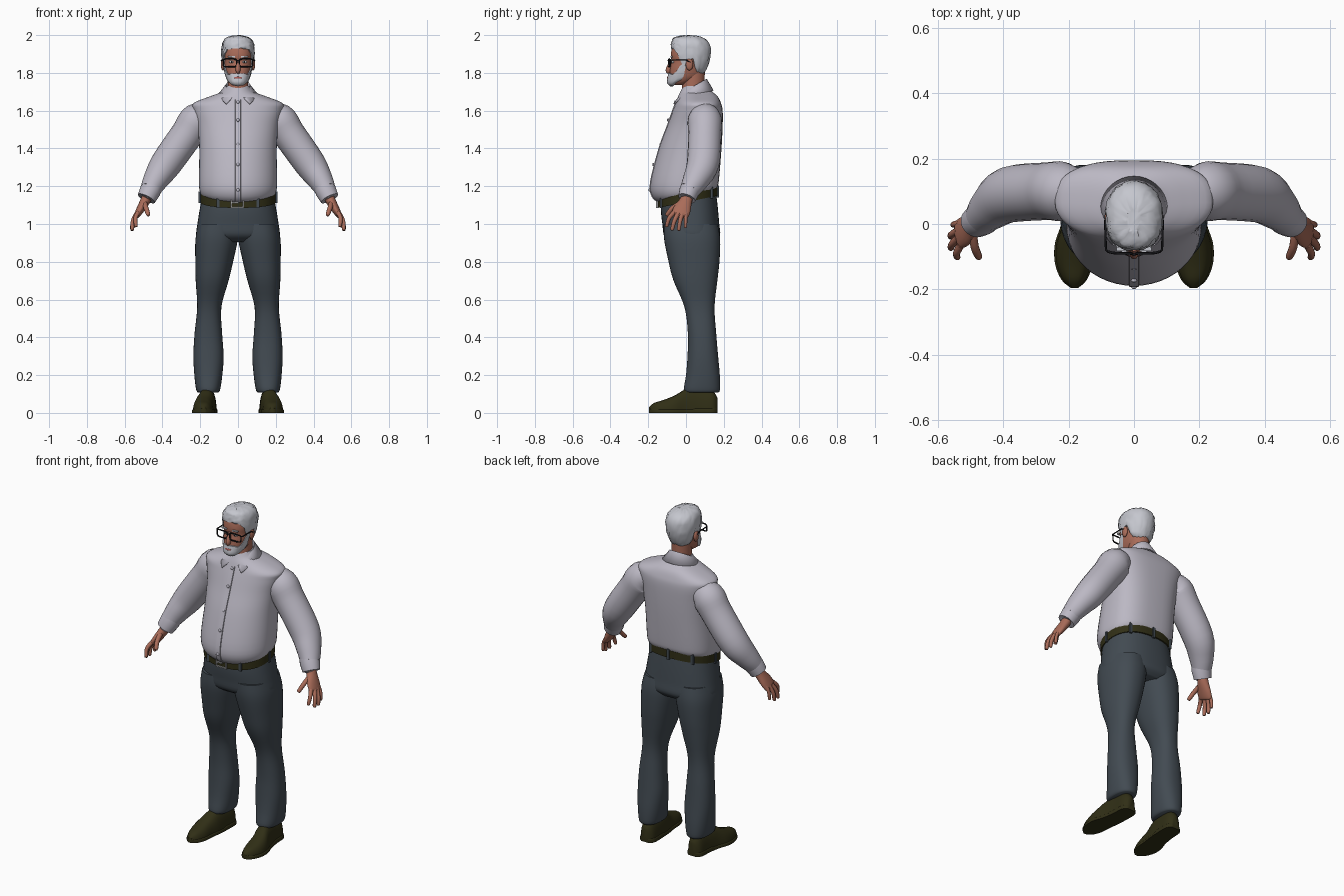
import bpy, bmesh, math, random
from mathutils import Vector as V

if "Cube" in bpy.data.objects:
    bpy.data.objects.remove(bpy.data.objects["Cube"])

random.seed(4)

def mat(name, r, g, b):
    m = bpy.data.materials.new(name)
    m.diffuse_color = (r, g, b, 1)
    m.use_nodes = True
    m.node_tree.nodes["Principled BSDF"].inputs["Base Color"].default_value = m.diffuse_color
    return m

SHIRT = mat("pale shirt", .50, .48, .55)
TROUSER = mat("slate trousers", .055, .07, .085)
LEATHER = mat("dark olive leather", .03, .028, .008)
SKIN = mat("skin", .40, .15, .10)
HAIR = mat("grey hair", .56, .57, .62)
BLACK = mat("black", .008, .008, .01)
METAL = mat("buckle metal", .4, .4, .4)
LIPS = mat("lips", .40, .10, .09)
WHITE = mat("eye white", .75, .75, .75)

def finish(name, bm, m, mirror=False, angle=50, solid=0):
    bmesh.ops.recalc_face_normals(bm, faces=bm.faces)
    me = bpy.data.meshes.new(name)
    bm.to_mesh(me)
    bm.free()
    me.materials.append(m)
    for p in me.polygons:
        p.use_smooth = True
    me.set_sharp_from_angle(angle=math.radians(angle))
    ob = bpy.data.objects.new(name, me)
    bpy.context.collection.objects.link(ob)
    if solid:
        mod = ob.modifiers.new("Thickness", 'SOLIDIFY')
        mod.thickness, mod.offset = solid, 0
    if mirror:
        ob.modifiers.new("Mirror", 'MIRROR')
    return ob

def loft(name, rings, m, caps=True, wrap=True, **kw):
    bm = bmesh.new()
    rs = [[bm.verts.new(p) for p in r] for r in rings]
    n = len(rs[0])
    for a, b in zip(rs, rs[1:]):
        for i in range(n if wrap else n - 1):
            j = (i + 1) % n
            bm.faces.new((a[i], a[j], b[j], b[i]))
    if caps:
        bm.faces.new(rs[0])
        bm.faces.new(rs[-1])
    return finish(name, bm, m, **kw)

def spline(rows, k=4):
    """Catmull-Rom resample of rows of numbers."""
    out = []
    for i in range(len(rows) - 1):
        p0, p1, p2, p3 = rows[max(i - 1, 0)], rows[i], rows[i + 1], rows[min(i + 2, len(rows) - 1)]
        for s in range(k):
            t = s / k
            out.append([.5 * (2 * b + (c - a) * t + (2 * a - 5 * b + 4 * c - d) * t * t + (3 * b - a - 3 * c + d) * t ** 3)
                        for a, b, c, d in zip(p0, p1, p2, p3)])
    return out + [list(rows[-1])]

def power(v, p):
    return math.copysign(abs(v) ** (2 / p), v)

def oval(zf, zb, cx, rx, yf, yb, a, pf=2, pb=2):
    p = pb if math.sin(a) > 0 else pf
    t = power(math.sin(a), p)
    y = (yf + yb) / 2 + (yb - yf) / 2 * t
    return V((cx + rx * power(math.cos(a), p), y, zf + (zb - zf) * (t + 1) / 2))

def body(name, rows, m, n=40, pf=2, pb=2, k=4, **kw):
    rings = [[oval(*r, 2 * math.pi * i / n, pf, pb) for i in range(n)] for r in spline(rows, k)]
    return loft(name, rings, m, **kw)

def limb(name, rows, m, n=20, k=4, **kw):
    """Tube through rows of x, y, z, thickness, width (width runs along y)."""
    rows = spline(rows, k)
    rings = []
    for i, r in enumerate(rows):
        t = (V(rows[min(i + 1, len(rows) - 1)][:3]) - V(rows[max(i - 1, 0)][:3])).normalized()
        u = t.cross(V((0, 1, 0))).normalized()
        w = t.cross(u)
        rings.append([V(r[:3]) + u * r[3] * math.cos(2 * math.pi * j / n) + w * r[4] * math.sin(2 * math.pi * j / n)
                      for j in range(n)])
    return loft(name, rings, m, **kw)

def box(name, c, s, m, **kw):
    bm = bmesh.new()
    bmesh.ops.create_cube(bm, size=1)
    for v in bm.verts:
        v.co = V(a * b for a, b in zip(v.co, s)) + V(c)
    return finish(name, bm, m, angle=30, **kw)

def ball(name, c, s, m, **kw):
    bm = bmesh.new()
    bmesh.ops.create_uvsphere(bm, u_segments=16, v_segments=10, radius=1)
    for v in bm.verts:
        v.co = V(a * b for a, b in zip(v.co, s)) + V(c)
    return finish(name, bm, m, **kw)

def wire(name, pts, r, m, cyclic=False, mirror=False):
    cu = bpy.data.curves.new(name, 'CURVE')
    cu.dimensions, cu.bevel_depth, cu.bevel_resolution = '3D', r, 2
    sp = cu.splines.new('POLY')
    sp.points.add(len(pts) - 1)
    for p, q in zip(sp.points, pts):
        p.co = (*q, 1)
    sp.use_cyclic_u = cyclic
    cu.materials.append(m)
    ob = bpy.data.objects.new(name, cu)
    bpy.context.collection.objects.link(ob)
    bpy.context.view_layer.objects.active = ob
    ob.select_set(True)
    bpy.ops.object.convert(target='MESH')
    ob.select_set(False)
    if mirror:
        ob.modifiers.new("Mirror", 'MIRROR')

# Shirt body: z front, z back, centre x, half width, y front, y back
torso = [(1.11, 1.18, 0, .185, -.14, .155), (1.145, 1.20, 0, .202, -.178, .168), (1.22, 1.24, 0, .207, -.187, .175),
         (1.40, 1.40, 0, .205, -.142, .188), (1.52, 1.52, 0, .215, -.098, .194), (1.60, 1.60, 0, .235, -.07, .194),
         (1.64, 1.64, 0, .235, -.055, .185), (1.675, 1.675, 0, .15, -.042, .168), (1.70, 1.70, 0, .085, -.03, .14),
         (1.73, 1.73, 0, .06, -.015, .11)]
body("shirt_body", torso, SHIRT, n=48, pb=2.8)
# Button placket and buttons follow the belly profile
front = [(r[0], r[4]) for r in spline(torso) if r[0] < 1.665]
loft("shirt_placket", [[V((x, y - d, z)) for x, d in ((-.016, -.004), (-.014, .004), (.014, .004), (.016, -.004))]
                       for z, y in front], SHIRT, wrap=False, caps=False, angle=30)
for z in (1.18, 1.315, 1.42, 1.55, 1.645):
    y = min(front, key=lambda f: abs(f[0] - z))[1]
    ball("shirt_button", (0, y - .005, z), (.009, .006, .009), SHIRT)

# Folded collar, open at the front
inner, fold, outer = [], [], []
for i in range(33):
    a = math.radians(-90 + 10 + 340 * i / 32)
    back = (math.sin(a) + 1) / 2
    tip = max(0, 1 - min(i, 32 - i) / 5)
    c, s = math.cos(a), math.sin(a)
    inner.append(V((.058 * c, .04 + .062 * s, 1.64 + .06 * back)))
    fold.append(V((.066 * c, .04 + .07 * s, 1.685 + .08 * back)))
    outer.append(V((.1 * c + math.copysign(.045 * tip, c), .045 + .098 * s - .012 * tip, 1.67 + .035 * back - .035 * tip)))
loft("shirt_collar", [inner, fold, outer], SHIRT, caps=False, wrap=False, solid=.008)

# Sleeves, cuffs, hands
limb("sleeve", [(.15, .1, 1.57, .06, .06), (.215, .1, 1.55, .092, .09), (.27, .1, 1.475, .087, .088),
                (.38, .09, 1.32, .083, .086), (.435, .052, 1.235, .067, .07), (.465, .02, 1.18, .054, .054)],
     SHIRT, mirror=True)
limb("cuff", [(.45, .032, 1.205, .053, .055), (.465, .018, 1.175, .056, .054), (.485, .004, 1.135, .05, .047),
              (.484, .004, 1.137, .035, .035)], SHIRT, k=1, mirror=True)
limb("palm", [(.475, .01, 1.16, .026, .03), (.492, -.002, 1.12, .026, .034), (.515, -.02, 1.08, .022, .046),
              (.534, -.032, 1.048, .016, .045), (.538, -.035, 1.04, .008, .036)], SKIN, mirror=True)
for name, a, b, c, r in (("index_finger", (.53, -.064, 1.06), (.543, -.09, 1.03), (.54, -.102, .99), .011),
                         ("middle_finger", (.537, -.042, 1.055), (.556, -.062, 1.015), (.56, -.073, .972), .0115),
                         ("ring_finger", (.537, -.02, 1.055), (.557, -.032, 1.012), (.561, -.038, .97), .011),
                         ("little_finger", (.533, .002, 1.06), (.55, -.001, 1.025), (.553, -.003, .985), .0095),
                         ("thumb", (.495, -.02, 1.115), (.487, -.07, 1.085), (.475, -.1, 1.05), .013)):
    tip = [q + (q - p) * .15 for p, q in zip(b, c)]
    limb(name, [(*a, r * 1.1, r * 1.1), (*b, r, r), (*c, r * .85, r * .85), (*tip, r * .3, r * .3)],
         SKIN, n=10, mirror=True)

# Trousers
body("trouser_hips", [(1.12, 1.175, 0, .19, -.132, .158), (1.06, 1.09, 0, .203, -.132, .168),
                      (1.0, 1.0, 0, .215, -.125, .176), (.94, .94, 0, .221, -.115, .18),
                      (.905, .905, 0, .2, -.07, .15)], TROUSER, pf=2.3, pb=2.4)
body("trouser_leg", [(z, z, x, rx, f, b) for z, x, rx, f, b in (
    (1.0, .105, .104, -.118, .168), (.92, .113, .112, -.116, .181), (.8, .126, .1, -.092, .177),
    (.7, .137, .087, -.066, .166), (.56, .152, .064, -.008, .151), (.42, .157, .073, .01, .16),
    (.3, .156, .08, .008, .17), (.2, .157, .074, 0, .179), (.125, .158, .064, -.012, .18),
    (.108, .158, .054, -.002, .172))], TROUSER, pf=2.3, pb=2.3, mirror=True)

# Belt, loops and buckle
belt = (0, .2, -.15, .168)
body("belt", [(1.085, 1.15, *belt), (1.137, 1.195, *belt)], LEATHER, k=1, pf=2.2, pb=2.4)
for a in (-60, -120, 0, 180, 50, 130, 90):
    p = oval(1.112, 1.172, *belt, math.radians(a), 2.2, 2.4)
    box("belt_loop", p, (.016, .012, .062), TROUSER)
for x, z, w, h in ((-.035, 1.112, .008, .055), (.028, 1.112, .008, .055), (-.003, 1.136, .07, .007),
                   (-.003, 1.088, .07, .007), (-.015, 1.112, .035, .007)):
    box("belt_buckle", (x, -.152, z), (w, .012, h), METAL)

# Shoes: y, centre x, half width, top
shoe = spline([(.166, .158, .022, .08), (.14, .158, .043, .115), (.07, .16, .046, .128), (0, .168, .05, .125),
               (-.06, .182, .055, .092), (-.12, .184, .053, .068), (-.17, .183, .036, .052), (-.196, .182, .01, .03)])
for name, grow, cut in (("shoe_upper", 1, 1), ("shoe_sole", 1.09, 0)):
    rings = []
    for y, x, w, top in shoe:
        h = top if cut else .02 if -.19 < y < .05 else .026
        p = 2.8 if cut else 8
        rings.append([V((x + w * grow * power(math.cos(t), p), y, max(0, power(math.sin(t), p * .8)) * h))
                      for t in (2 * math.pi * j / 28 for j in range(28))])
    loft(name, rings, LEATHER, mirror=True)

# Neck and head
body("neck", [(1.65, 1.65, 0, .056, -.02, .1), (1.72, 1.72, 0, .054, -.02, .098), (1.82, 1.82, 0, .056, -.02, .1)], SKIN)
body("head", [(z, z, 0, rx, f, b) for z, rx, f, b in (
    (1.735, .025, -.075, -.02), (1.75, .044, -.09, .03), (1.78, .06, -.088, .085), (1.82, .07, -.084, .1),
    (1.86, .074, -.077, .11), (1.90, .077, -.08, .115), (1.95, .07, -.066, .108), (1.98, .04, -.02, .07))],
    SKIN, pf=2.4)
limb("nose", [(0, -.078, 1.872, .007, .006), (0, -.086, 1.845, .011, .01), (0, -.092, 1.815, .013, .016),
              (0, -.086, 1.802, .008, .012)], SKIN, n=12)
ball("ear", (.08, .018, 1.845), (.011, .02, .032), SKIN, mirror=True)
ball("eye", (.033, -.069, 1.858), (.014, .008, .007), WHITE, mirror=True)
ball("iris", (.033, -.076, 1.858), (.005, .003, .006), BLACK, mirror=True)
box("eyebrow", (.035, -.077, 1.886), (.036, .012, .007), HAIR, mirror=True)

def shell(name, prof, low, high, span, n, k, rough):
    """Hair shell: columns around the head run from low(angle) to high(angle)."""
    prof = spline(prof, 6)
    rings = []
    for r in range(k + 1):
        ring = []
        for i in range(n):
            d = -span + 2 * span * i / (n if span == 180 else n - 1)   # 0 faces front
            z = low(abs(d)) + (high(abs(d)) - low(abs(d))) * math.sin(r / k * math.pi / 2)
            j = min(max(next((q for q, s in enumerate(prof) if s[0] >= z), len(prof) - 1), 1), len(prof) - 1)
            p, q = prof[j - 1], prof[j]
            t = min(max((z - p[0]) / (q[0] - p[0]), 0), 1)
            s = [u + (v - u) * t for u, v in zip(p, q)]
            o = oval(z, z, 0, *s[1:], math.radians(d - 90), 2.4, 2.1)
            ring.append(o + V((random.uniform(-1, 1), random.uniform(-1, 1), random.uniform(-1, .3))) * rough)
        rings.append(ring)
    base = [V((p.x * .85, .02 + (p.y - .02) * .85, p.z)) for p in rings[0]]
    if span == 180:
        loft(name, [base] + rings, HAIR, angle=70)
    else:
        top = [V((p.x * .9, .01 + (p.y - .01) * .9, p.z)) for p in rings[-1]]
        loft(name, [base] + rings + [top], HAIR, wrap=False, angle=70)

def steps(keys):
    def f(d):
        for (a, u), (b, v) in zip(keys, keys[1:]):
            if d <= b:
                return u + (v - u) * (d - a) / (b - a)
        return keys[-1][1]
    return f

# Short swept hair and cropped beard
shell("hair", [(1.785, .055, -.03, .088), (1.83, .077, -.06, .112), (1.88, .086, -.079, .13), (1.93, .087, -.08, .132),
               (1.965, .08, -.077, .12), (1.988, .06, -.062, .09), (1.999, .02, -.02, .045)],
      steps([(0, 1.932), (38, 1.925), (55, 1.90), (66, 1.84), (76, 1.84), (82, 1.875), (98, 1.875), (108, 1.81), (180, 1.79)]),
      lambda d: 1.999, 180, 48, 12, .003)
shell("beard", [(1.728, .024, -.082, -.01), (1.745, .048, -.1, .035), (1.78, .066, -.097, .088), (1.82, .075, -.09, .102),
                (1.86, .08, -.083, .112)],
      steps([(0, 1.729), (50, 1.735), (75, 1.755), (95, 1.775)]),
      steps([(0, 1.798), (25, 1.797), (45, 1.79), (60, 1.81), (72, 1.845), (95, 1.845)]), 86, 41, 8, .0008)
ball("lips", (0, -.094, 1.774), (.022, .006, .007), LIPS)

# Glasses
rim = [V((.043 + .036 * power(math.cos(t), 5), -.09 + .006 * max(0, math.cos(t)), 1.853 + .021 * power(math.sin(t), 5)))
       for t in (2 * math.pi * i / 24 for i in range(24))]
wire("glasses_rim", rim, .004, BLACK, True, True)
wire("glasses_bridge", [V((-.01, -.091, 1.863)), V((0, -.094, 1.866)), V((.01, -.091, 1.863))], .0035, BLACK)
wire("glasses_temple", [V((.078, -.086, 1.866)), V((.086, -.078, 1.868)), V((.088, 0, 1.868)), V((.087, .025, 1.855))],
     .0035, BLACK, mirror=True)
